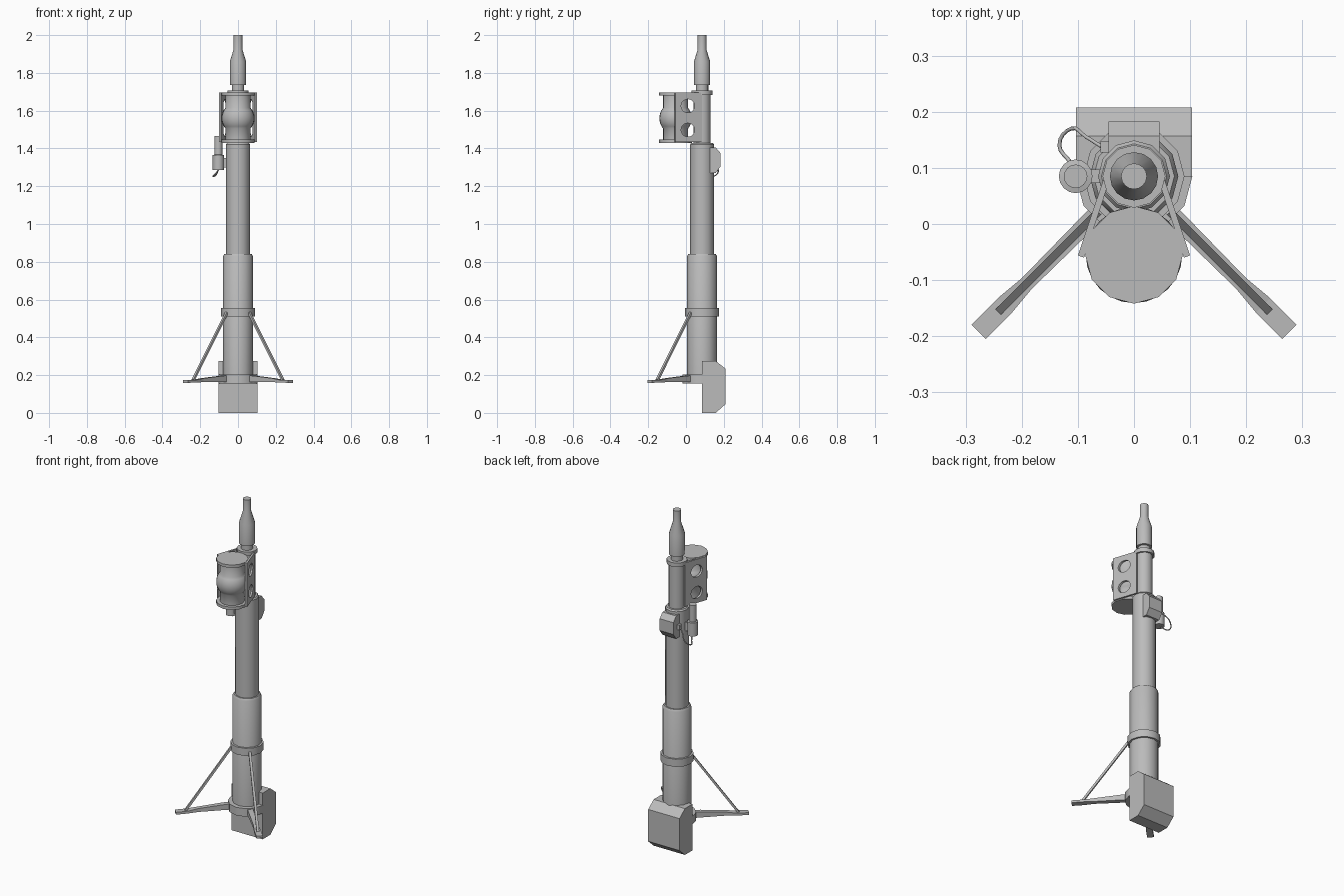
import bpy, bmesh, math
from mathutils import Vector

if "Cube" in bpy.data.objects:
    bpy.data.objects.remove(bpy.data.objects["Cube"])

AXIS_Y = 0.085  # centre line of the mast

grey = bpy.data.materials.new("mid grey")
grey.diffuse_color = (0.5, 0.5, 0.5, 1)
grey.use_nodes = True
grey.node_tree.nodes["Principled BSDF"].inputs["Base Color"].default_value = grey.diffuse_color


def add(name, bm, smooth=True):
    bmesh.ops.recalc_face_normals(bm, faces=bm.faces)
    mesh = bpy.data.meshes.new(name)
    bm.to_mesh(mesh)
    bm.free()
    obj = bpy.data.objects.new(name, mesh)
    bpy.context.collection.objects.link(obj)
    mesh.materials.append(grey)
    if smooth:
        bpy.ops.object.select_all(action='DESELECT')
        obj.select_set(True)
        bpy.context.view_layer.objects.active = obj
        bpy.ops.object.shade_smooth_by_angle(angle=math.radians(35))
    return obj


def lathe(name, profile, x=0, y=AXIS_Y, sides=12):
    """Closed turned solid from (radius, z) pairs, bottom to top."""
    bm = bmesh.new()
    rings = [[bm.verts.new((x + r * math.sin(math.tau * i / sides),
                            y - r * math.cos(math.tau * i / sides), z))
              for i in range(sides)] for r, z in profile]
    for a, b in zip(rings, rings[1:]):
        for i in range(sides):
            j = (i + 1) % sides
            bm.faces.new((a[i], a[j], b[j], b[i]))
    bm.faces.new(rings[0])
    bm.faces.new(rings[-1])
    return add(name, bm)


def prism(name, points, offset):
    """Solid made by moving a flat outline along an offset."""
    bm = bmesh.new()
    a = [bm.verts.new(p) for p in points]
    b = [bm.verts.new(Vector(p) + Vector(offset)) for p in points]
    bm.faces.new(a)
    bm.faces.new(b)
    for i in range(len(a)):
        j = (i + 1) % len(a)
        bm.faces.new((a[i], a[j], b[j], b[i]))
    return add(name, bm, False)


def beam(name, sections):
    """Rectangular bar; each section is (centre, side vector, up vector)."""
    bm = bmesh.new()
    rings = []
    for c, s, u in sections:
        c, s, u = Vector(c), Vector(s), Vector(u)
        rings.append([bm.verts.new(p) for p in (c - s - u, c + s - u, c + s + u, c - s + u)])
    for a, b in zip(rings, rings[1:]):
        for i in range(4):
            j = (i + 1) % 4
            bm.faces.new((a[i], a[j], b[j], b[i]))
    bm.faces.new(rings[0])
    bm.faces.new(rings[-1])
    return add(name, bm, False)


def profile_box(name, outline, half_width):
    return prism(name, [(-half_width, y, z) for y, z in outline], (2 * half_width, 0, 0))


# Mast sections, bottom to top
lathe("lower_tube", [(0.079, 0.155), (0.079, 0.83), (0.072, 0.842)])
lathe("base_collar", [(0.104, 0.155), (0.104, 0.203)])
lathe("strut_ring", [(0.09, 0.51), (0.09, 0.555)])
lathe("middle_tube", [(0.064, 0.82), (0.064, 1.42), (0.058, 1.428)])
lathe("upper_tube", [(0.046, 1.41), (0.046, 1.69)])
lathe("top_flange", [(0.056, 1.682), (0.056, 1.706)])
lathe("antenna", [(0.033, 1.70), (0.033, 1.735), (0.043, 1.737), (0.043, 1.86),
                  (0.023, 1.925), (0.023, 2.0)], sides=16)

# Base cabinet and rear control box
profile_box("base_cabinet", [(0.085, 0), (0.157, 0), (0.208, 0.045), (0.208, 0.235),
                             (0.157, 0.275), (0.085, 0.275)], 0.103)
profile_box("control_box", [(0.12, 1.27), (0.157, 1.27), (0.183, 1.305), (0.183, 1.375),
                            (0.157, 1.405), (0.12, 1.405)], 0.045)

# Sensor drum: discs, neck and ball
DRUM_Y = -0.055
lathe("drum_lower_disc", [(0.087, 1.43), (0.087, 1.447)], y=DRUM_Y)
lathe("drum_upper_disc", [(0.087, 1.68), (0.087, 1.697)], y=DRUM_Y)
ball = [(0.086 * math.cos(math.radians(a)), 1.56 + 0.086 * math.sin(math.radians(a)))
        for a in range(-40, 41, 10)]
lathe("sensor_ball", [(0.066, 1.44)] + ball + [(0.066, 1.685)], y=DRUM_Y, sides=24)

# Hole cutter for the side plates
cutters = []
for z in (1.625, 1.498):
    bpy.ops.mesh.primitive_cylinder_add(vertices=20, radius=0.036, depth=0.6,
                                        location=(0, 0.01, z), rotation=(0, math.pi / 2, 0))
    cutters.append(bpy.context.object)
    cutters[-1].name = "hole_cutter"

for side, s in (("right", 1), ("left", -1)):
    # Side plate with two round holes
    plate = prism(side + "_side_plate",
                  [(s * 0.043, 0.08, 1.435), (s * 0.053, 0.084, 1.435),
                   (s * 0.100, -0.056, 1.435), (s * 0.089, -0.06, 1.435)], (0, 0, 0.26))
    bpy.context.view_layer.objects.active = plate
    for c in cutters:
        mod = plate.modifiers.new("hole", 'BOOLEAN')
        mod.operation = 'DIFFERENCE'
        mod.solver = 'EXACT'
        mod.object = c
        bpy.ops.object.modifier_apply(modifier=mod.name)

    # Outrigger leg, running diagonally forward to a flat foot
    out = Vector((s, -1, 0)).normalized()
    across = Vector((s, 1, 0)).normalized()
    hub = Vector((0, AXIS_Y, 0))

    def section(dist, z, w, h):
        return (hub + out * dist + Vector((0, 0, z)), across * w, Vector((0, 0, h)))

    beam(side + "_leg", [section(0.08, 0.181, 0.015, 0.017), section(0.13, 0.180, 0.015, 0.016),
                         section(0.27, 0.173, 0.013, 0.010), section(0.325, 0.168, 0.018, 0.007),
                         section(0.392, 0.166, 0.018, 0.007)])
    # Diagonal strut
    top, foot = hub + out * 0.085 + Vector((0, 0, 0.53)), hub + out * 0.337 + Vector((0, 0, 0.172))
    up = (foot - top).cross(across).normalized() * 0.006
    beam(side + "_strut", [(top, across * 0.007, up), (foot, across * 0.007, up)])

for c in cutters:
    bpy.data.objects.remove(c)

# Small side canister with its mount and cable
lathe("canister", [(0.03, 1.285), (0.03, 1.365), (0.021, 1.367), (0.021, 1.465)],
      x=-0.104, sides=16)
beam("canister_mount", [((-0.09, AXIS_Y, 1.325), (0, 0.012, 0), (0, 0, 0.025)),
                        ((-0.05, AXIS_Y, 1.325), (0, 0.012, 0), (0, 0, 0.025))])
beam("cable_socket", [((-0.06, 0.137, 1.335), (0, 0.01, 0), (0, 0, 0.015)),
                      ((-0.04, 0.137, 1.335), (0, 0.01, 0), (0, 0, 0.015))])

curve = bpy.data.curves.new("cable", 'CURVE')
curve.dimensions = '3D'
curve.bevel_depth = 0.0035
curve.bevel_resolution = 1
curve.resolution_u = 4
path = [(-0.104, 0.09, 1.29), (-0.115, 0.112, 1.262), (-0.133, 0.14, 1.252),
        (-0.112, 0.17, 1.275), (-0.085, 0.155, 1.315), (-0.058, 0.138, 1.335)]
spline = curve.splines.new('BEZIER')
spline.bezier_points.add(len(path) - 1)
for p, co in zip(spline.bezier_points, path):
    p.co = co
    p.handle_left_type = p.handle_right_type = 'AUTO'
curve.materials.append(grey)
bpy.context.collection.objects.link(bpy.data.objects.new("cable", curve))
